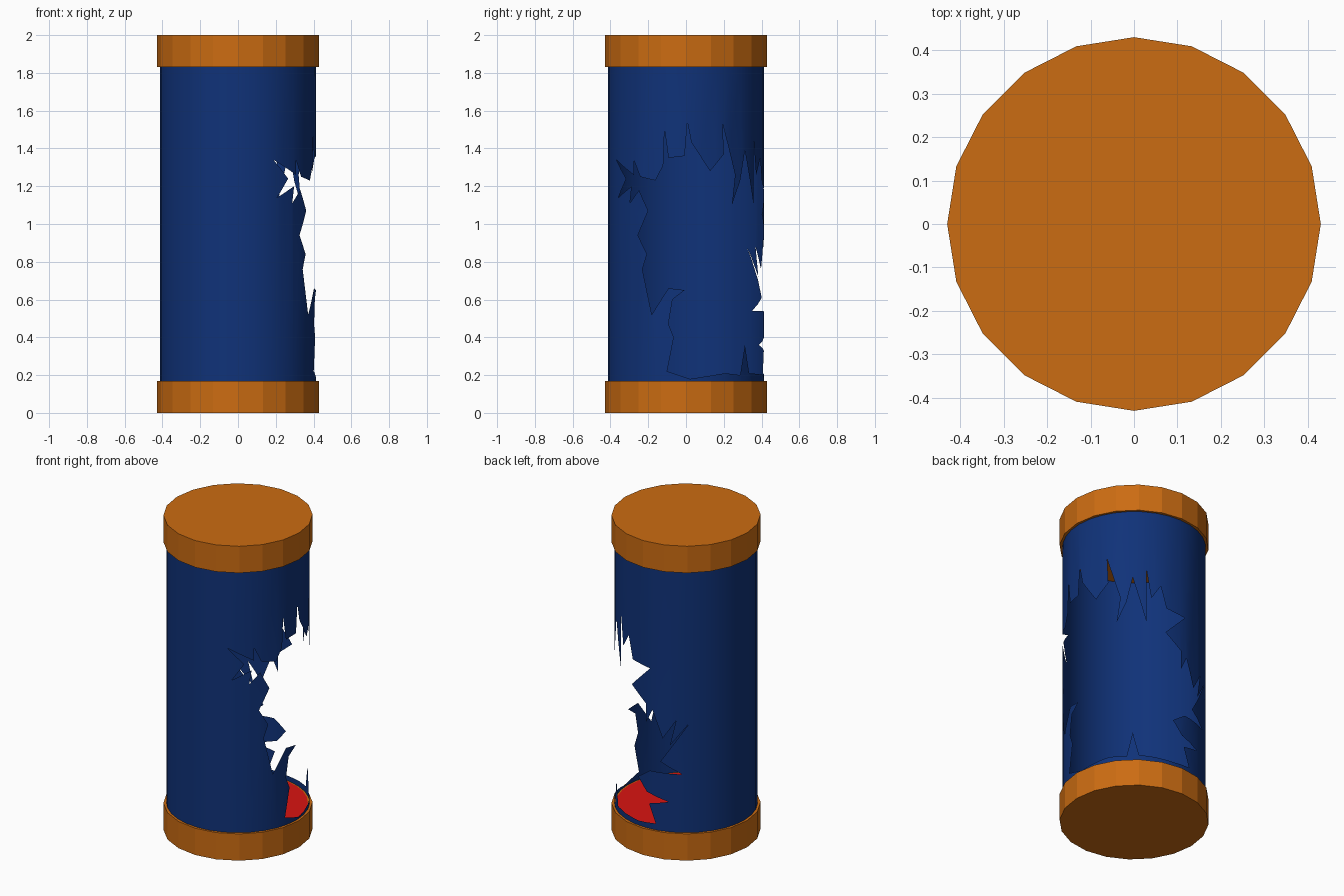
import bpy
import bmesh
from math import radians, pi, cos, sin
from mathutils import Vector
from mathutils.geometry import delaunay_2d_cdt

if "Cube" in bpy.data.objects:
    bpy.data.objects.remove(bpy.data.objects["Cube"], do_unlink=True)

CAP_RADIUS, WALL_RADIUS, CAP_HEIGHT = 0.43, 0.413, 0.17
WALL_SIDES = 32


def make_material(name, colour):
    mat = bpy.data.materials.new(name)
    mat.use_nodes = True
    mat.diffuse_color = (*colour, 1)
    mat.node_tree.nodes["Principled BSDF"].inputs["Base Color"].default_value = (*colour, 1)
    return mat


orange = make_material("orange metal", (0.6, 0.15, 0.006))
blue = make_material("dark blue glass", (0.005, 0.032, 0.19))
red = make_material("red floor", (0.7, 0.007, 0.006))


def add_object(name, bm, mat):
    mesh = bpy.data.meshes.new(name)
    bm.to_mesh(mesh)
    bm.free()
    mesh.materials.append(mat)
    obj = bpy.data.objects.new(name, mesh)
    bpy.context.collection.objects.link(obj)
    return obj


def add_disc(name, radius, bottom, height, sides, mat):
    """Flat-faced upright cylinder with a corner on the x axis."""
    bm = bmesh.new()
    ring = [bm.verts.new((radius * cos(2 * pi * i / sides),
                          radius * sin(2 * pi * i / sides), bottom)) for i in range(sides)]
    base = bm.faces.new(ring)
    top = bmesh.ops.extrude_face_region(bm, geom=[base], use_keep_orig=True)
    moved = [v for v in top["geom"] if isinstance(v, bmesh.types.BMVert)]
    bmesh.ops.translate(bm, verts=moved, vec=(0, 0, height))
    bmesh.ops.recalc_face_normals(bm, faces=bm.faces)
    return add_object(name, bm, mat)


# End caps and the floor inside the tank
add_disc("bottom_cap", CAP_RADIUS, 0, CAP_HEIGHT, 20, orange)
add_disc("top_cap", CAP_RADIUS, 2 - CAP_HEIGHT, CAP_HEIGHT, 20, orange)
add_disc("tank_floor", WALL_RADIUS - 0.01, CAP_HEIGHT - 0.004, 0.006, WALL_SIDES, red)

# Jagged break in the wall: angle in degrees, height in hundredths
lower_edge = [(3, 18), (30, 21), (44, 20), (49, 36), (54, 21), (84, 20)]
back_edge = [(100, 21), (94, 33), (111, 36), (92, 40), (83, 48), (95, 54), (122, 54),
             (104, 61), (128, 87), (112, 72), (117, 88), (106, 76), (97, 93),
             (91, 84), (91, 96), (76, 105), (95, 119), (77, 121)]
upper_edge = [(72, 135), (64, 126), (60, 145), (60, 110), (54, 126), (49, 139),
              (44, 123), (36, 110), (39, 126), (28, 153), (29, 137), (18, 128),
              (4, 143), (1, 154), (-1, 136), (-13, 135), (-16, 150), (-17, 131), (-23, 123)]
front_edge = [(-36, 125), (-42, 134), (-42, 126), (-63, 134), (-50, 124), (-60, 114),
              (-44, 120), (-46, 111), (-37, 118), (-29, 107), (-38, 94), (-30, 84),
              (-34, 76), (-26, 52), (-13, 66), (-1, 65), (-10, 60), (-13, 47),
              (-9, 40), (-14, 22)]
hole = [Vector((radians(a) * WALL_RADIUS, z / 100))
        for a, z in lower_edge + back_edge + upper_edge + front_edge]


def inside_hole(p):
    inside = False
    for a, b in zip(hole, hole[1:] + hole[:1]):
        if (a.y > p.y) != (b.y > p.y):
            if p.x < a.x + (b.x - a.x) * (p.y - a.y) / (b.y - a.y):
                inside = not inside
    return inside


# Unrolled wall: upright strips split along the break
points, edges = list(hole), [(i, (i + 1) % len(hole)) for i in range(len(hole))]
for i in range(WALL_SIDES + 1):
    x = (2 * i / WALL_SIDES - 1) * pi * WALL_RADIUS
    n = len(points)
    points += [Vector((x, CAP_HEIGHT - 0.01)), Vector((x, 2 - CAP_HEIGHT + 0.01))]
    edges.append((n, n + 1))
    if i:
        edges += [(n - 2, n), (n - 1, n + 1)]
flat, _, faces, *_ = delaunay_2d_cdt(points, edges, [], 0, 1e-5)

# Roll the sheet into a tube, leaving out the broken area
bm = bmesh.new()
verts = [bm.verts.new((WALL_RADIUS * cos(p.x / WALL_RADIUS),
                       WALL_RADIUS * sin(p.x / WALL_RADIUS), p.y)) for p in flat]
for face in faces:
    centre = sum((flat[i] for i in face), Vector((0, 0))) / len(face)
    if not inside_hole(centre):
        bm.faces.new([verts[i] for i in face])
loose = [v for v in bm.verts if not v.link_faces]
bmesh.ops.delete(bm, geom=loose, context="VERTS")
bmesh.ops.remove_doubles(bm, verts=bm.verts, dist=1e-4)
wall = add_object("broken_wall", bm, blue)
bpy.context.view_layer.objects.active = wall
wall.select_set(True)
bpy.ops.object.shade_smooth_by_angle(angle=radians(30))
